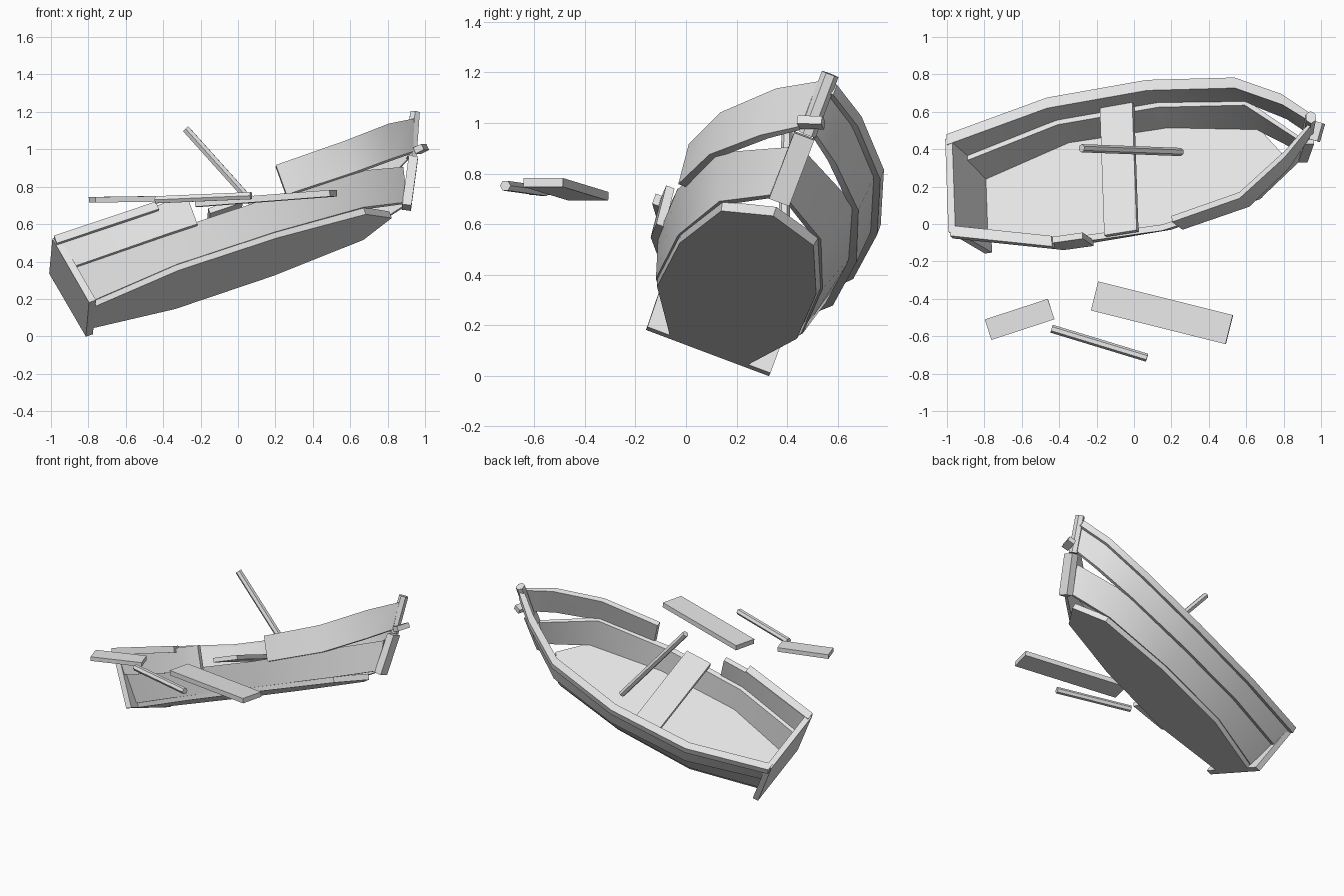
import bpy, bmesh, math
from mathutils import Vector, Matrix

if "Cube" in bpy.data.objects:
    bpy.data.objects.remove(bpy.data.objects["Cube"], do_unlink=True)

wood = bpy.data.materials.new("pale_grey_wood")
wood.use_nodes = True
GREY = (0.8, 0.8, 0.8, 1)
wood.diffuse_color = GREY
wood.node_tree.nodes["Principled BSDF"].inputs["Base Color"].default_value = GREY

# Boat frame: along the keel, across to the left, up from the floor
along = Vector((0.939, 0.150, 0.313)).normalized()
across = Vector((0, 0.94, -0.34))
across = (across - along * across.dot(along)).normalized()
up = along.cross(across)
origin = Vector((-0.805, 0.085, 0.09))
BOAT = Matrix.Translation(origin) @ Matrix((along, across, up)).transposed().to_4x4()


def finish(name, bm, matrix=None):
    if matrix:
        bm.transform(matrix)
    bmesh.ops.recalc_face_normals(bm, faces=bm.faces)
    mesh = bpy.data.meshes.new(name)
    bm.to_mesh(mesh)
    bm.free()
    mesh.materials.append(wood)
    ob = bpy.data.objects.new(name, mesh)
    bpy.context.collection.objects.link(ob)
    bpy.ops.object.select_all(action='DESELECT')
    ob.select_set(True)
    bpy.context.view_layer.objects.active = ob
    bpy.ops.object.shade_smooth_by_angle(angle=math.radians(30))
    return ob


def loft(name, rings, matrix=BOAT):
    """Skin a closed solid through equal-sized rings of points."""
    bm = bmesh.new()
    loops = [[bm.verts.new(p) for p in ring] for ring in rings]
    n = len(loops[0])
    for a, b in zip(loops, loops[1:]):
        for i in range(n):
            j = (i + 1) % n
            bm.faces.new((a[i], a[j], b[j], b[i]))
    bm.faces.new(loops[0])
    bm.faces.new(loops[-1])
    return finish(name, bm, matrix)


def bar(name, a, b, width, thick, matrix=None, sides=4):
    """Plank (four sides) or round stick running from a to b."""
    a, b = Vector(a), Vector(b)
    d = (b - a).normalized()
    side = d.cross(Vector((0, 0, 1))).normalized()
    top = side.cross(d)
    if sides == 4:
        ring = [side * width * x / 2 + top * thick * y / 2
                for x, y in ((-1, -1), (1, -1), (1, 1), (-1, 1))]
    else:
        ring = [side * math.cos(k * math.tau / sides) * width / 2 +
                top * math.sin(k * math.tau / sides) * thick / 2 for k in range(sides)]
    return loft(name, [[a + r for r in ring], [b + r for r in ring]], matrix)


def at(profile, u):
    i = min(int(u), len(profile) - 2)
    return Vector(profile[i]).lerp(Vector(profile[i + 1]), u - i)


def steps(profile, start, end):
    end = len(profile) - 1 if end is None else end
    return [start] + [k for k in range(len(profile)) if start < k < end] + [end]


def strake(name, low, high, side, start=0, end=None, thick=0.035):
    rings = []
    for u in steps(low, start, end):
        ring = []
        for p, inset in ((at(low, u), 0), (at(high, u), 0),
                         (at(high, u), thick), (at(low, u), thick)):
            ring.append((p.x, side * max(p.y - inset, 0), p.z))
        rings.append(ring)
    return loft(name, rings)


def rail(name, profile, side, start=0, end=None):
    rings = []
    for u in steps(profile, start, end):
        p = at(profile, u)
        rings.append([(p.x, side * max(p.y + t, 0), p.z + h) for t, h in
                      ((-0.035, -0.03), (0.025, -0.03), (0.025, 0.015), (-0.035, 0.015))])
    return loft(name, rings)


# Edge lines of the hull: distance along, half width, height
lower_low = [(0.02, .175, .03), (.51, .31, .03), (1.07, .305, .03), (1.58, .215, .035), (1.84, .025, .05)]
lower_high = [(0.0, .225, .24), (.51, .36, .205), (1.08, .37, .20), (1.58, .295, .22), (1.89, .025, .245)]
upper_low = [(-.01, .245, .225), (.51, .385, .185), (1.08, .395, .18), (1.58, .315, .205),
             (1.83, .16, .265), (1.97, .025, .31)]
upper_high = [(-.05, .265, .395), (.51, .40, .35), (1.08, .41, .35), (1.59, .33, .385),
              (1.88, .165, .455), (2.04, .025, .485)]

# Bottom board
outline = [(0, .155), (.51, .295), (1.07, .288), (1.58, .195), (1.735, 0)]
loop = outline + [(s, -t) for s, t in reversed(outline[:-1])]
loft("bottom_board", [[(s, t, 0) for s, t in loop], [(s, t * 1.04, 0.04) for s, t in loop]])

# Side planks: the right upper plank is broken amidships
for side, word in ((1, "left"), (-1, "right")):
    strake(word + "_lower_plank", lower_low, lower_high, side)
strake("left_upper_plank", upper_low, upper_high, 1)
strake("right_upper_plank_stern", upper_low, upper_high, -1, 0, 1.3)
strake("right_upper_plank_bow", upper_low, upper_high, -1, 2.22)
rail("left_rail", upper_high, 1)
rail("right_rail_stern", upper_high, -1, 0, 1)

# Raked stern board
loft("stern_board", [[(s, -.26, 0), (s + .04, -.26, 0), (s + .04, .26, 0), (s, .26, 0)]
                     if h == 0 else
                     [(s, -.265, h), (s + .04, -.265, h), (s + .04, .265, h), (s, .265, h)]
                     for s, h in ((0, 0), (-.06, .405))])

# Bow post, snapped in two, with a splinter
bar("bow_post_lower", (1.83, 0, .03), (1.96, 0, .28), .085, .05, BOAT)
bar("bow_post_upper", (1.955, 0.01, .29), (2.06, 0.01, .525), .07, .06, BOAT, 6)
bar("bow_splinter", (2.0, -.04, .31), (2.04, .05, .33), .05, .035, BOAT)

# Cross seat
bar("seat", (.862, -.365, .24), (.862, .38, .24), .185, .03, BOAT)

# Leaning stick inside the hull
bar("leaning_stick", (-.28, .405, 1.11), (.25, .385, .52), .044, .044, None, 6)

# Loose debris beside the hull
bar("loose_short_plank", (-.78, -.565, .73), (-.443, -.455, .735), .115, .03)
bar("loose_long_plank", (-.21, -.385, .71), (.51, -.565, .765), .16, .035)
bar("loose_stick", (-.44, -.56, .73), (.07, -.715, .752), .044, .044, None, 6)
